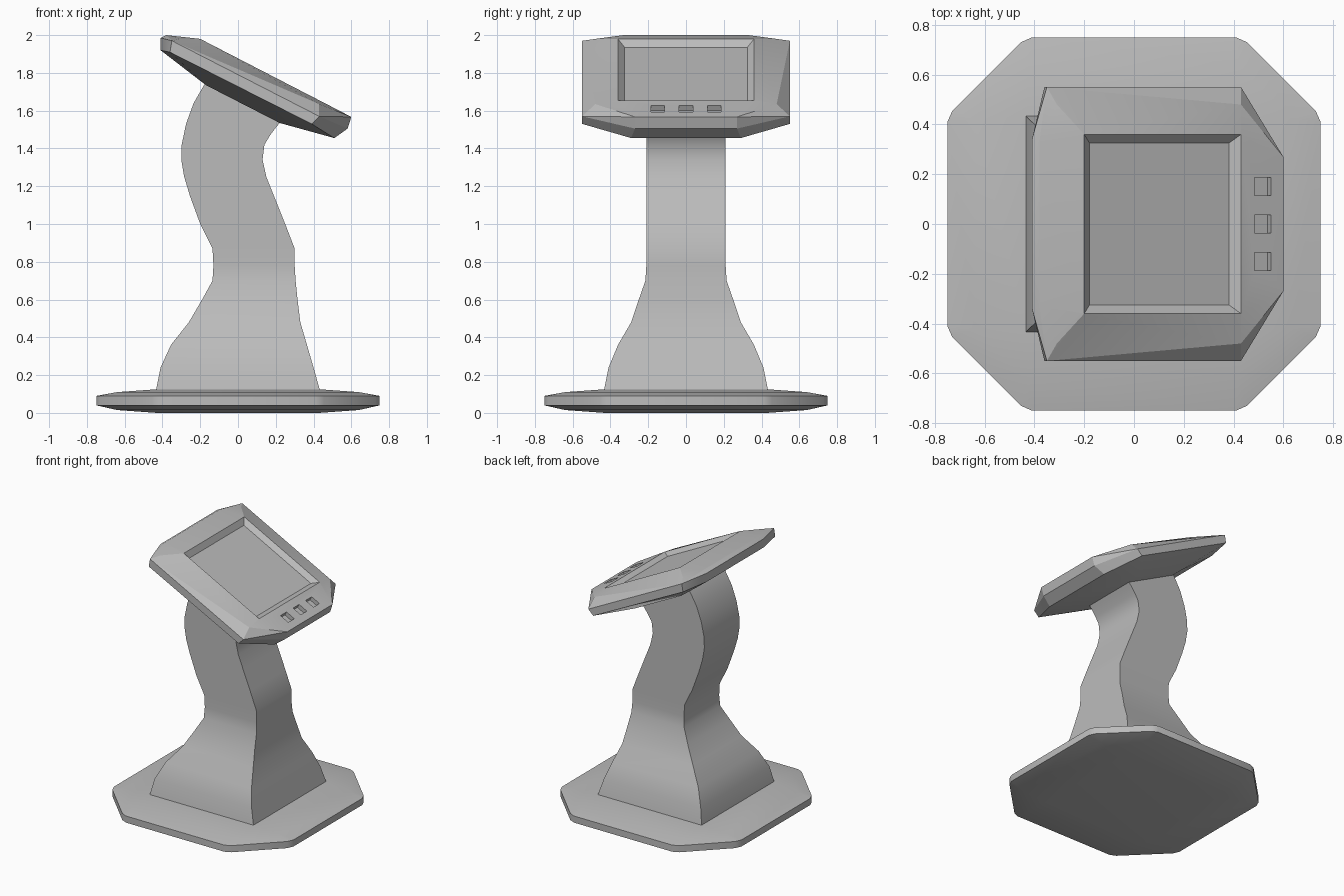
import bpy, bmesh, math
from mathutils import Vector

cube = bpy.data.objects.get("Cube")
if cube:
    bpy.data.objects.remove(cube, do_unlink=True)

grey = bpy.data.materials.new("plain_grey")
grey.use_nodes = True
colour = (0.5, 0.5, 0.5, 1)
grey.diffuse_color = colour
grey.node_tree.nodes["Principled BSDF"].inputs["Base Color"].default_value = colour


def finish(name, bm):
    bmesh.ops.recalc_face_normals(bm, faces=bm.faces)
    mesh = bpy.data.meshes.new(name)
    bm.to_mesh(mesh)
    bm.free()
    mesh.materials.append(grey)
    obj = bpy.data.objects.new(name, mesh)
    bpy.context.collection.objects.link(obj)
    return obj


def smooth(obj, degrees):
    obj.data.shade_smooth()
    obj.data.set_sharp_from_angle(angle=math.radians(degrees))


def hull(name, points):
    """Closed convex solid around the points, with coplanar triangles merged."""
    bm = bmesh.new()
    for p in points:
        bm.verts.new(p)
    res = bmesh.ops.convex_hull(bm, input=bm.verts)
    loose = [v for v in bm.verts if not v.link_faces]
    bmesh.ops.delete(bm, geom=loose, context='VERTS')
    bmesh.ops.dissolve_limit(bm, angle_limit=math.radians(1), verts=bm.verts, edges=bm.edges)
    return finish(name, bm)


def mirrored(points):
    return [(x, s * y, z) for x, y, z in points for s in (-1, 1)]


# Base: wide chamfered square plate, domed above and below
plate = []
for r, c, z in [(.43, .43, .125), (.64, .42, .11), (.75, .41, .09),
                (.75, .41, .04), (.64, .42, .015), (.43, .43, 0)]:
    ring = [(r, c), (c, r)]
    if r > .7:
        ring += [(r - .02, c + .045), (c + .045, r - .02)]
    plate += [(sx * x, sy * y, z) for x, y in ring for sx in (-1, 1) for sy in (-1, 1)]
smooth(hull("base_plate", plate), 25)

# Neck: curved rectangular column; back x, front x, half width, height
sections = [(-.435, .435, .435, .115), (-.41, .4, .41, .24), (-.355, .365, .36, .36),
            (-.26, .33, .29, .48), (-.19, .315, .25, .6), (-.135, .305, .215, .7),
            (-.13, .3, .21, .78), (-.135, .3, .21, .87), (-.2, .25, .21, 1.0),
            (-.255, .19, .21, 1.15), (-.285, .15, .21, 1.25), (-.3, .13, .21, 1.34),
            (-.298, .14, .21, 1.42)]
rings = [((a, z), (b, z), w) for a, b, w, z in sections]
rings += [((-.275, 1.53), (.17, 1.47), .21), ((-.235, 1.64), (.2, 1.51), .21),
          ((-.18, 1.735), (.225, 1.54), .21), ((-.15, 1.77), (.22, 1.58), .21)]
bm = bmesh.new()
loops = [[bm.verts.new((x, y, z)) for (x, z), y in ((a, -w), (b, -w), (b, w), (a, w))]
         for a, b, w in rings]
for low, high in zip(loops, loops[1:]):
    for i in range(4):
        j = (i + 1) % 4
        bm.faces.new((low[i], low[j], high[j], high[i]))
bm.faces.new(loops[0][::-1])
bm.faces.new(loops[-1])
smooth(finish("neck", bm), 35)

# Head: tilted faceted housing
head = hull("head_housing", mirrored([
    (-.2, .36, 1.98), (.43, .36, 1.655), (.6, .27, 1.567),       # upper face
    (-.38, .33, 2.0), (-.41, .34, 1.985), (-.31, .48, 1.98),     # back rim
    (-.35, .55, 1.97), (.43, .48, 1.635), (.43, .55, 1.57),      # side rims
    (-.36, .55, 1.91), (.39, .55, 1.53), (-.41, .34, 1.92),      # lower rims
    (.58, .27, 1.505), (.51, .29, 1.455),                        # front lip
    (-.17, .3, 1.735), (.22, .3, 1.535)]))                       # underside


# Recesses sunk at right angles to the sloping upper face
slope = .516
normal = Vector((slope, 0, 1)).normalized()


def recess(name, x0, x1, y0, y1, depth, taper):
    points = []
    for x, sx in ((x0, 1), (x1, -1)):
        for y, sy in ((y0, 1), (y1, -1)):
            rim = Vector((x, y, 1.98 - slope * (x + .2)))
            inward = Vector((sx * taper, sy * taper, -slope * sx * taper))
            floor = rim + inward - normal * depth
            points += [floor, rim + (rim - floor) * .6]
    cutter = hull(name, points)
    cutter.hide_render = True
    cutter.hide_viewport = True
    mod = head.modifiers.new(name, 'BOOLEAN')
    mod.operation = 'DIFFERENCE'
    mod.solver = 'EXACT'
    mod.object = cutter
    return cutter


cutters = [recess("screen_cutter", -.2, .43, -.36, .36, .03, .035)]
for i in (-1, 0, 1):
    y = .15 * i
    cutters.append(recess(f"button_cutter_{i + 2}", .485, .55, y - .036, y + .036, .03, 0))

# Bake the recesses and drop the cutters
bpy.context.view_layer.update()
graph = bpy.context.evaluated_depsgraph_get()
baked = bpy.data.meshes.new_from_object(head.evaluated_get(graph))
head.modifiers.clear()
head.data = baked
for cutter in cutters:
    bpy.data.objects.remove(cutter, do_unlink=True)
smooth(head, 15)
